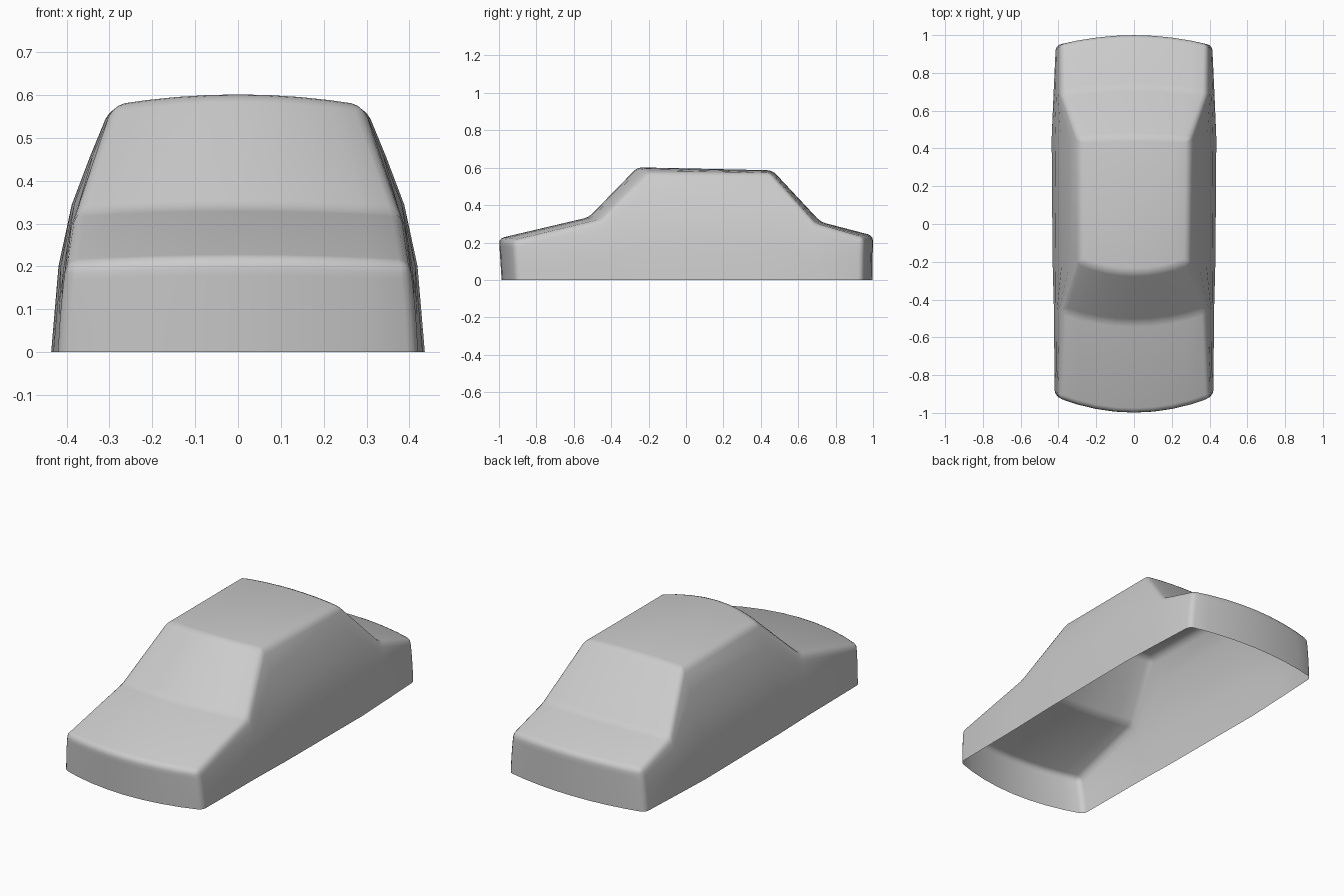
import bpy, bmesh

if "Cube" in bpy.data.objects:
    bpy.data.objects.remove(bpy.data.objects["Cube"])

# Cross-section of the flanks: half width against height
FLANK = [(0, .436), (.1, .430), (.2, .419), (.27, .407), (.33, .393),
         (.4, .368), (.5, .328), (.6, .286)]
# Stations front to back: centre y, centre z, edge y, edge z, width reduction
STATIONS = [(-1.0, .222, -.922, .210, .016),   # nose
            (-.52, .335, -.455, .322, .012),   # windshield base
            (-.26, .602, -.20, .577, .005),    # roof front
            (.462, .586, .452, .572, .0),      # roof rear
            (.72, .310, .69, .302, .010),      # rear window base
            (1.0, .237, .95, .226, .022)]      # tail
ROWS = [0, .35, .6, .8, 1]
US = [i / 4 for i in range(-4, 5)]


def half_width(z):
    for (z0, w0), (z1, w1) in zip(FLANK, FLANK[1:]):
        if z <= z1:
            return w0 + (w1 - w0) * (z - z0) / (z1 - z0)
    return FLANK[-1][1]


def crowned(station, u, t, lean=0):
    """Point across the body at side u (-1..1) and height fraction t."""
    cy, cz, ey, ez, narrow = station
    k = 1 - u * u
    z = ez * t
    y = ey + (cy - ey) * k + lean * (1 - t)
    return (u * (half_width(z) - narrow), y, z + (cz - ez) * k * t)


bm = bmesh.new()


def add_grid(rows):
    vs = [[bm.verts.new(p) for p in row] for row in rows]
    for a, b in zip(vs, vs[1:]):
        for i in range(len(a) - 1):
            bm.faces.new((a[i], a[i + 1], b[i + 1], b[i]))


# Nose and tail panels lean slightly inward towards the ground
leans = [.014, 0, 0, 0, 0, -.004]
# Hood, windshield, roof, rear window and trunk lid
add_grid([[crowned(s, u, 1) for u in US] for s in STATIONS])
# Nose and tail
for i in (0, -1):
    add_grid([[crowned(STATIONS[i], u, t, leans[i]) for u in US] for t in ROWS])
# Left and right flanks
for side in (-1, 1):
    add_grid([[crowned(s, side, t, l) for t in ROWS]
              for s, l in zip(STATIONS, leans)])

bmesh.ops.remove_doubles(bm, verts=bm.verts[:], dist=1e-4)
bmesh.ops.recalc_face_normals(bm, faces=bm.faces[:])
roof = max(bm.faces, key=lambda f: f.calc_center_median().z)
if roof.normal.z < 0:
    bmesh.ops.reverse_faces(bm, faces=bm.faces[:])

mesh = bpy.data.meshes.new("car_body")
bm.to_mesh(mesh)
bm.free()
body = bpy.data.objects.new("car_body", mesh)
bpy.context.collection.objects.link(body)

# Soft rounded creases
bevel = body.modifiers.new("round_creases", 'BEVEL')
bevel.limit_method = 'ANGLE'
bevel.angle_limit = 0.38
bevel.width = 0.026
bevel.segments = 3

bpy.context.view_layer.objects.active = body
body.select_set(True)
bpy.ops.object.shade_smooth()
